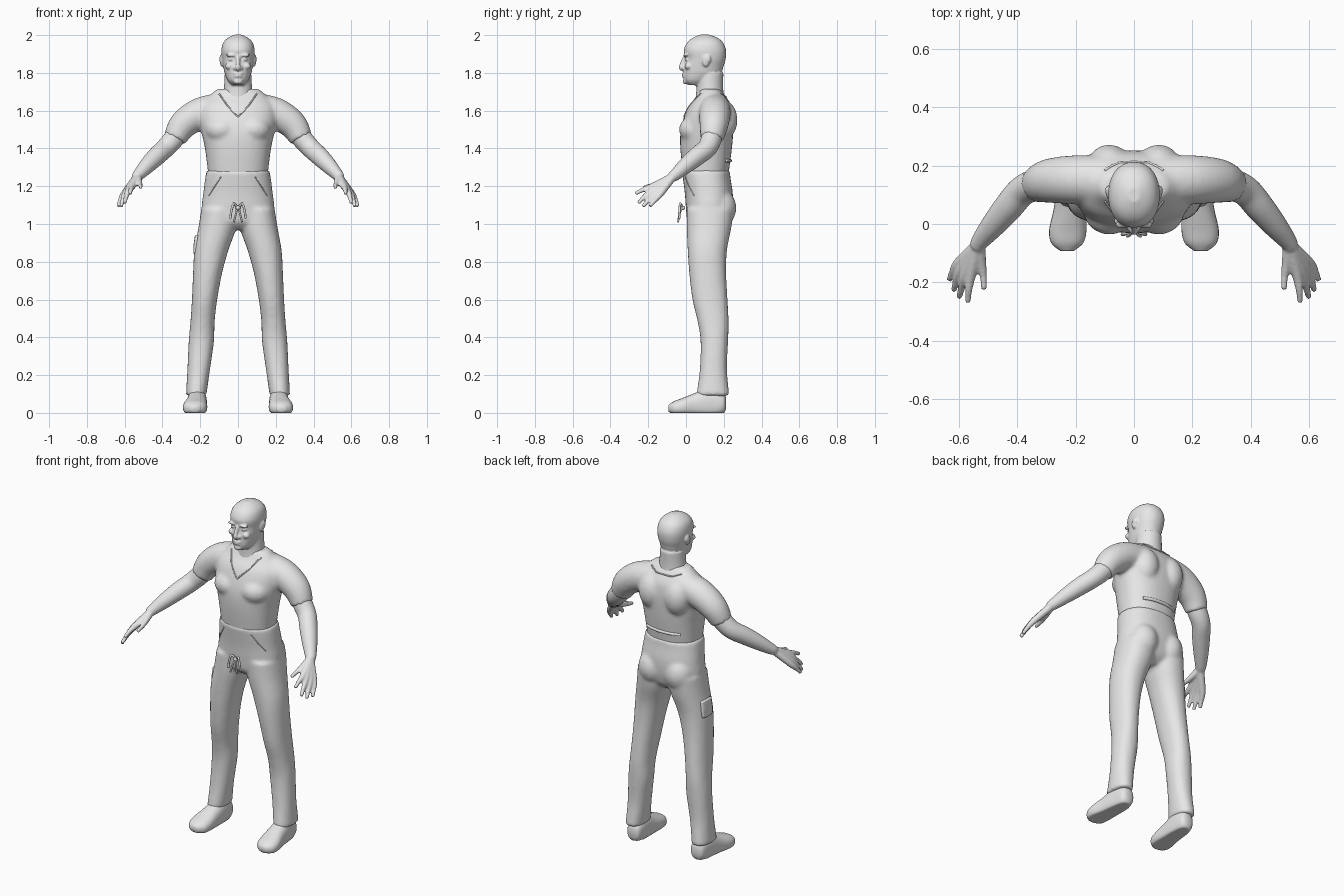
import bpy
import bmesh
import math
from mathutils import Vector, Matrix
from mathutils.bvhtree import BVHTree

cube = bpy.data.objects.get("Cube")
if cube:
    bpy.data.objects.remove(cube, do_unlink=True)

grey = bpy.data.materials.new("plain_grey")
grey.use_nodes = True
grey.diffuse_color = (0.8, 0.8, 0.8, 1)
grey.node_tree.nodes["Principled BSDF"].inputs["Base Color"].default_value = (0.8, 0.8, 0.8, 1)

BOTH = (1, -1)
X, Y, Z = Vector((1, 0, 0)), Vector((0, 1, 0)), Vector((0, 0, 1))


def smooth_rows(rows, steps=5):
    """Catmull-Rom interpolation of the section rows."""
    rows = [Vector(r) for r in rows]
    out = []
    for i in range(len(rows) - 1):
        b, c = rows[i], rows[i + 1]
        a, d = rows[max(i - 1, 0)], rows[min(i + 2, len(rows) - 1)]
        for k in range(steps):
            t = k / steps
            out.append(b + (c - a) * (t / 2) + (a * 2 - b * 5 + c * 4 - d) * (t * t / 2)
                       + (b * 3 - a - c * 3 + d) * (t ** 3 / 2))
    return out + [rows[-1]]


def loft(bm, rows, axes=None, power=2.0, n=28, sides=(1,), floor=False):
    """Skin rows of (x, y, z, half width, half depth); round if depth is missing."""
    rows = smooth_rows([tuple(r) if len(r) > 4 else (*r, r[3]) for r in rows])
    mids = [Vector(r[:3]) for r in rows]
    chord = (mids[-1] - mids[0]).normalized()
    ref = Z if abs(chord.z) < 0.8 else Y
    for s in sides:
        rings = []
        for i, r in enumerate(rows):
            if axes:
                u, v = axes
            else:
                t = (mids[min(i + 1, len(mids) - 1)] - mids[max(i - 1, 0)]).normalized()
                u = t.cross(ref).normalized()
                v = t.cross(u)
            ring = []
            for k in range(n):
                a = math.tau * k / n
                ca, sa = math.cos(a), math.sin(a)
                p = (mids[i] + u * math.copysign(abs(ca) ** (2 / power), ca) * r[3]
                     + v * math.copysign(abs(sa) ** (2 / power), sa) * r[4])
                ring.append(bm.verts.new((p.x * s, p.y, max(p.z, 0) if floor else p.z)))
            rings.append(ring)
        for a, b in zip(rings, rings[1:]):
            for k in range(n):
                j = (k + 1) % n
                bm.faces.new((a[k], a[j], b[j], b[k]))
        bm.faces.new(rings[0])
        bm.faces.new(rings[-1])


def body(bm, rows, power):
    """Upright centred loft from rows of (z, half width, front y, back y)."""
    loft(bm, [(0, (f + b) / 2, z, w, (b - f) / 2) for z, w, f, b in rows], (X, Y), power, 40)


def blob(bm, centre, size, sides=(1,)):
    for s in sides:
        place = Matrix.Translation((centre[0] * s, centre[1], centre[2]))
        bmesh.ops.create_uvsphere(bm, u_segments=20, v_segments=14, radius=1,
                                  matrix=place @ Matrix.Diagonal((*size, 1)))


def finish(name, bm, voxel=None, relax=4):
    """Turn the bmesh into an object; voxel fuses its overlapping volumes."""
    bmesh.ops.recalc_face_normals(bm, faces=bm.faces)
    mesh = bpy.data.meshes.new(name)
    bm.to_mesh(mesh)
    bm.free()
    mesh.materials.append(grey)
    for p in mesh.polygons:
        p.use_smooth = True
    obj = bpy.data.objects.new(name, mesh)
    bpy.context.collection.objects.link(obj)
    if voxel:
        fuse = obj.modifiers.new("fuse", 'REMESH')
        fuse.mode = 'VOXEL'
        fuse.voxel_size = voxel
        fuse.use_smooth_shade = True
        soft = obj.modifiers.new("soften", 'SMOOTH')
        soft.factor = 0.5
        soft.iterations = relax
    return obj


# Shirt: torso, chest, shoulder blades and sleeves
bm = bmesh.new()
body(bm, [(1.24, .155, -.012, .222), (1.3, .162, -.02, .23), (1.4, .175, -.03, .243),
          (1.48, .192, -.03, .25), (1.55, .205, -.016, .252), (1.62, .2, .012, .242),
          (1.67, .16, .05, .215), (1.715, .11, .075, .18)], 2.3)
blob(bm, (.085, .05, 1.5), (.09, .087, .075), BOTH)
blob(bm, (.085, .19, 1.55), (.08, .083, .11), BOTH)
loft(bm, [(.08, .15, 1.61, .085), (.2, .152, 1.585, .084), (.29, .148, 1.525, .076),
          (.335, .135, 1.45, .061)], sides=BOTH)
shirt = finish("shirt", bm, .011)

# Trousers: pelvis, seat and legs
bm = bmesh.new()
body(bm, [(1.285, .166, -.022, .232), (1.24, .174, -.016, .236), (1.16, .184, -.006, .248),
          (1.08, .192, 0, .245), (1.01, .17, .01, .225), (.97, .1, .05, .18)], 2.3)
blob(bm, (.088, .172, 1.085), (.088, .095, .105), BOTH)
loft(bm, [(.1, .128, 1.08, .094, .125), (.11, .122, .98, .1, .118), (.141, .113, .86, .09, .104),
          (.161, .115, .74, .077, .098), (.177, .127, .6, .067, .093), (.188, .144, .48, .064, .082),
          (.194, .15, .38, .067, .073), (.208, .145, .23, .06, .072), (.222, .142, .09, .054, .088)],
     (X, Y), 2.2, sides=BOTH)
trousers = finish("trousers", bm, .011)

# Head: skull, neck, ears and facial features
bm = bmesh.new()
body(bm, [(1.735, .032, .015, .09), (1.76, .055, -.01, .14), (1.8, .071, -.013, .185),
          (1.84, .079, -.01, .2), (1.875, .085, -.004, .21), (1.92, .088, -.012, .212),
          (1.96, .078, .006, .196), (1.985, .054, .035, .168), (2.002, .02, .075, .125)], 2.2)
loft(bm, [(0, .13, 1.6, .1, .085), (0, .126, 1.7, .077, .072), (0, .126, 1.8, .07, .072)], (X, Y))
loft(bm, [(0, -.004, 1.885, .011), (0, -.02, 1.85, .011), (0, -.024, 1.828, .014),
          (0, -.012, 1.815, .01)])
blob(bm, (.016, -.012, 1.826), (.011, .012, .01), BOTH)
blob(bm, (0, -.011, 1.795), (.026, .012, .006))
blob(bm, (0, -.01, 1.782), (.023, .012, .007))
blob(bm, (0, -.002, 1.755), (.024, .015, .016))
blob(bm, (.036, -.002, 1.893), (.03, .013, .008), BOTH)
blob(bm, (.035, .006, 1.87), (.015, .012, .008), BOTH)
blob(bm, (.046, .012, 1.835), (.022, .02, .018), BOTH)
blob(bm, (.086, .105, 1.865), (.01, .02, .033), BOTH)
blob(bm, (.09, .115, 1.873), (.009, .017, .022), BOTH)
finish("head", bm, .0055, 2)

# Bare arms with hands: each finger runs from the wrist through its knuckle
fingers = {
    "index": ((.56, -.175, 1.2), (.568, -.23, 1.18), (.57, -.268, 1.16)),
    "middle": ((.577, -.17, 1.185), (.592, -.22, 1.145), (.6, -.252, 1.11)),
    "ring": ((.592, -.155, 1.17), (.61, -.2, 1.125), (.619, -.228, 1.092)),
    "little": ((.603, -.135, 1.16), (.624, -.17, 1.12), (.634, -.192, 1.093)),
    "thumb": ((.525, -.13, 1.222), (.517, -.18, 1.205), (.515, -.225, 1.195)),
}
for label, s in (("left", 1), ("right", -1)):
    bm = bmesh.new()
    loft(bm, [(.29, .148, 1.525, .055), (.34, .134, 1.452, .055), (.385, .112, 1.402, .052),
              (.43, .06, 1.36, .05), (.48, 0, 1.31, .043), (.525, -.055, 1.262, .032),
              (.54, -.08, 1.245, .026)], sides=(s,))
    for knuckle, joint, tip in fingers.values():
        loft(bm, [(.533, -.07, 1.25, .022), (*knuckle, .018), (*joint, .0125), (*tip, .01)],
             n=14, sides=(s,))
    finish(label + "_arm", bm, .006, 3)

# Shoes: flat-soled lofts from heel to toe
for label, s in (("left", 1), ("right", -1)):
    bm = bmesh.new()
    loft(bm, [(.212, .212, .05, .022, .03), (.213, .195, .05, .042, .055),
              (.215, .13, .05, .05, .085), (.22, .05, .04, .056, .066),
              (.227, -.02, .03, .064, .048), (.229, -.065, .025, .055, .036),
              (.23, -.092, .024, .024, .018)], (X, Z), 2.3, sides=(s,), floor=True)
    finish(label + "_shoe", bm)

# Seams and trims laid on the cloth
bpy.context.view_layer.update()
graph = bpy.context.evaluated_depsgraph_get()
cloth = {obj.name: BVHTree.FromObject(obj, graph) for obj in (shirt, trousers)}


def seam(name, target, points, radius, behind=False):
    """Thin piping through (x, z) points dropped onto the front or back of a garment."""
    way = -Y if behind else Y
    path = []
    for (x, z), (x2, z2) in zip(points, points[1:]):
        for k in range(6):
            start = Vector((x + (x2 - x) * k / 5, 0, z + (z2 - z) * k / 5)) - way
            hit = cloth[target.name].ray_cast(start, way)[0]
            if hit and (not path or (hit - path[-1]).length > .003):
                path.append(hit)
    if len(path) > 1:
        bm = bmesh.new()
        loft(bm, [(*p, radius) for p in path], n=8)
        finish(name, bm)


for label, s in (("left", 1), ("right", -1)):
    seam(label + "_neckline", shirt, [(.1 * s, 1.69), (.055 * s, 1.625), (0, 1.567)], .004)
    seam(label + "_hip_pocket_edge", trousers, [(.09 * s, 1.25), (.155 * s, 1.15)], .003)
seam("back_neckline", shirt, [(-.1, 1.69), (-.05, 1.672), (.05, 1.672), (.1, 1.69)], .004, True)
seam("back_belt", shirt, [(-.11, 1.335), (.11, 1.335)], .009, True)

# Tied drawstring at the fly
bm = bmesh.new()
blob(bm, (0, -.018, 1.085), (.014, .014, .012))
loft(bm, [(.004, -.018, 1.085, .006), (.022, -.03, 1.108, .006), (.035, -.035, 1.07, .006),
          (.04, -.035, 1.03, .006)], n=10, sides=BOTH)
loft(bm, [(.003, -.02, 1.085, .005), (.012, -.035, 1.05, .005), (.022, -.042, 1.01, .005)],
     n=10, sides=BOTH)
finish("drawstring", bm)

# Cargo pocket on the right thigh
bm = bmesh.new()
loft(bm, [(-.217, .12, .94, .011, .045), (-.222, .12, .89, .013, .047),
          (-.226, .12, .845, .01, .045)], (X, Y), 3)
finish("cargo_pocket", bm)
